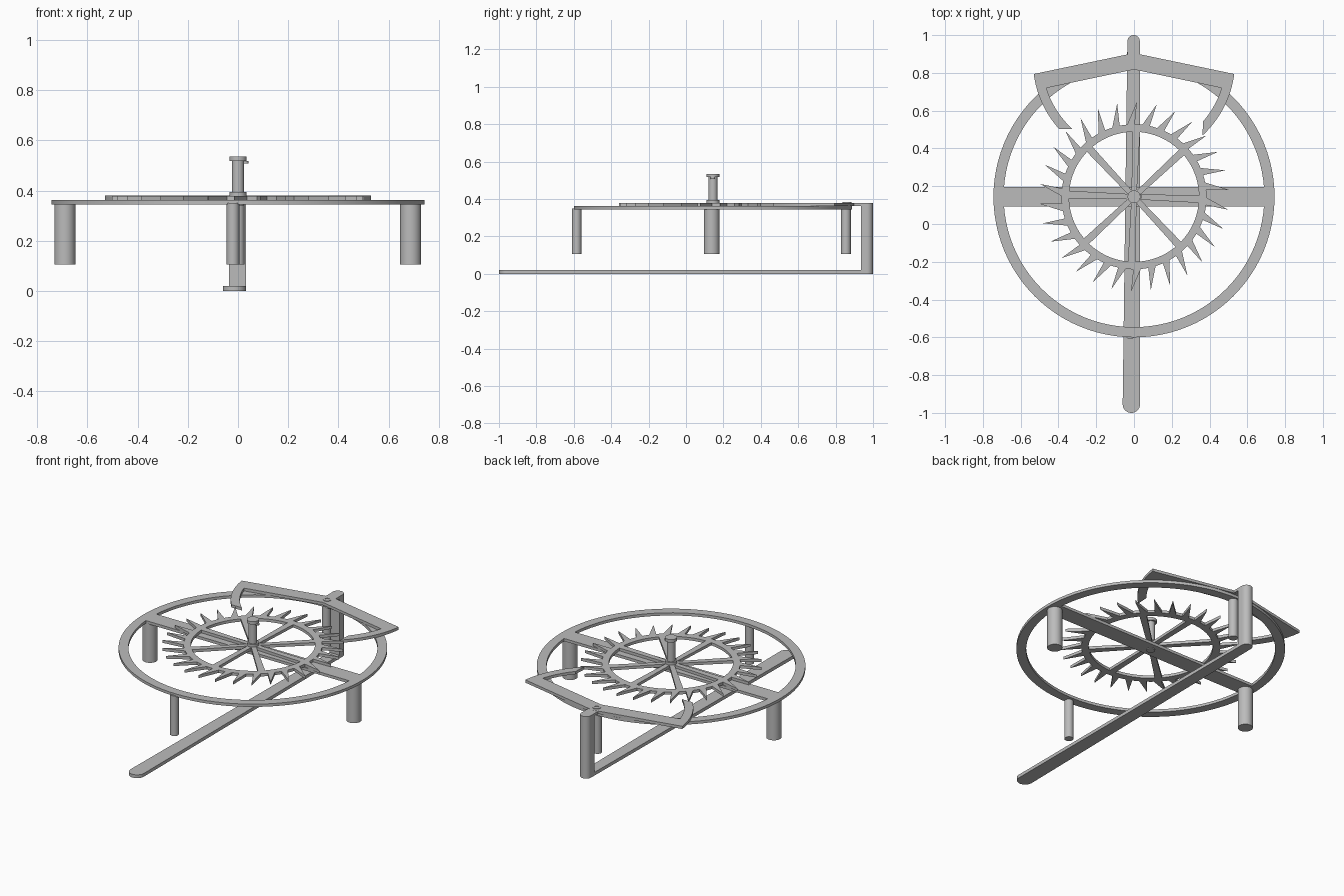
import bpy, bmesh, math
from mathutils import Vector

cube = bpy.data.objects.get("Cube")
if cube:
    bpy.data.objects.remove(cube, do_unlink=True)

grey = bpy.data.materials.new("brushed grey")
grey.use_nodes = True
COLOR = (0.5, 0.5, 0.5, 1)
grey.diffuse_color = COLOR
grey.node_tree.nodes["Principled BSDF"].inputs["Base Color"].default_value = COLOR

CY = 0.144          # shared axis of the ring and the wheel
PIVOT = (0, 0.862)  # pivot of the pallet


def arc(cx, cy, r, start, end, n):
    """Points along an arc, angles in degrees, both ends included."""
    angles = [math.radians(start + (end - start) * i / n) for i in range(n + 1)]
    return [(cx + r * math.cos(a), cy + r * math.sin(a)) for a in angles]


def circle(cx, cy, r, n=48):
    return arc(cx, cy, r, 0, 360, n)[:-1]


def finish(name, bm, faces, z0, z1):
    """Extrude flat faces lying at z0 up to z1 and make the object."""
    res = bmesh.ops.extrude_face_region(bm, geom=faces)
    top = [g for g in res["geom"] if isinstance(g, bmesh.types.BMVert)]
    bmesh.ops.translate(bm, verts=top, vec=Vector((0, 0, z1 - z0)))
    bmesh.ops.recalc_face_normals(bm, faces=bm.faces[:])
    mesh = bpy.data.meshes.new(name)
    bm.to_mesh(mesh)
    bm.free()
    mesh.materials.append(grey)
    obj = bpy.data.objects.new(name, mesh)
    bpy.context.collection.objects.link(obj)
    bpy.ops.object.select_all(action="DESELECT")
    obj.select_set(True)
    bpy.context.view_layer.objects.active = obj
    bpy.ops.object.shade_smooth_by_angle(angle=math.radians(25))
    return obj


def plate(name, z0, z1, *outlines):
    """Solid plate made from one or more outlines."""
    bm = bmesh.new()
    faces = [bm.faces.new([bm.verts.new((x, y, z0)) for x, y in pts]) for pts in outlines]
    return finish(name, bm, faces, z0, z1)


def band(name, z0, z1, outer, inner):
    """Closed band between two loops with the same number of points."""
    bm = bmesh.new()
    o = [bm.verts.new((x, y, z0)) for x, y in outer]
    i = [bm.verts.new((x, y, z0)) for x, y in inner]
    n = len(o)
    faces = [bm.faces.new((o[k], o[(k + 1) % n], i[(k + 1) % n], i[k])) for k in range(n)]
    return finish(name, bm, faces, z0, z1)


# Large ring with its crossbar
band("outer_ring", 0.345, 0.362, circle(0, CY, 0.744, 96), circle(0, CY, 0.69, 96))
plate("crossbar", 0.345, 0.362, [(-0.715, 0.092), (0.715, 0.092), (0.715, 0.195), (-0.715, 0.195)])

# Four legs below the ring
for name, x, y, r in (("right_leg", -0.69, 0.137, 0.042), ("left_leg", 0.688, 0.137, 0.042),
                      ("front_leg", -0.02, -0.585, 0.025), ("back_leg", 0, 0.855, 0.026)):
    plate(name, 0.105, 0.35, circle(x, y, r, 32))

# Toothed wheel: each tooth leans clockwise
TEETH = 30
step = 360 / TEETH
outer, inner = [], []
for k in range(TEETH):
    a = 88.2 + k * step
    for turn, inner_turn, r in ((1.2, 1.2, 0.384), (0, 4, 0.503), (7.2, 7.2, 0.384), (10.2, 10.2, 0.384)):
        outer += arc(0, CY, r, a + turn, a, 1)[:1]
        inner += arc(0, CY, 0.344, a + inner_turn, a, 1)[:1]
band("toothed_wheel", 0.362, 0.379, outer, inner)

# Eight spokes, slightly turned, meeting at the hub
spokes = []
for k in range(8):
    a = math.radians(-2 + 45 * k)
    d, s = Vector((math.cos(a), math.sin(a))), Vector((-math.sin(a), math.cos(a)))
    c = Vector((0, CY))
    spokes.append([c + d * u + s * v for u, v in ((0.02, -0.014), (0.35, -0.02), (0.35, 0.02), (0.02, 0.014))])
plate("wheel_spokes", 0.362, 0.379, *spokes)

# Central shaft with collar, cap and a small stop
plate("central_shaft", 0.34, 0.52, circle(0, CY, 0.024))
plate("shaft_collar", 0.362, 0.395, circle(0, CY, 0.034))
plate("shaft_cap", 0.517, 0.535, circle(0, CY, 0.034))
plate("shaft_stop", 0.508, 0.518, circle(0.03, CY, 0.012, 16))

# Pallet: two arms with curved claws centred on the pivot
px, py = PIVOT
pallet = [(0, 0.905)]
pallet += arc(px, py, 0.535, -7.3, -47.4, 16)
pallet += arc(px, py, 0.485, -41, -17, 12)
pallet += [(0, 0.818)]
pallet += arc(px, py, 0.485, 197, 227.6, 12)
pallet += arc(px, py, 0.535, 222.3, 187.3, 16)
plate("pallet", 0.363, 0.38, pallet)
band("pallet_bushing", 0.364, 0.383, circle(px, py, 0.024, 24), circle(px, py, 0.012, 24))
plate("pallet_pin", 0.35, 0.381, circle(px, py, 0.011, 24))

# Rear post, its short top arm, and the long foot bar
back_end = arc(-0.002, 0.967, 0.033, 0, 180, 16)
plate("rear_post", 0, 0.379, back_end + [(-0.035, 0.935), (0.031, 0.935)])
plate("post_top_arm", 0.364, 0.379, back_end + [(-0.035, 0.85), (0.031, 0.85)])
plate("foot_bar", 0, 0.02, back_end + arc(-0.014, -0.954, 0.046, 180, 360, 16))
